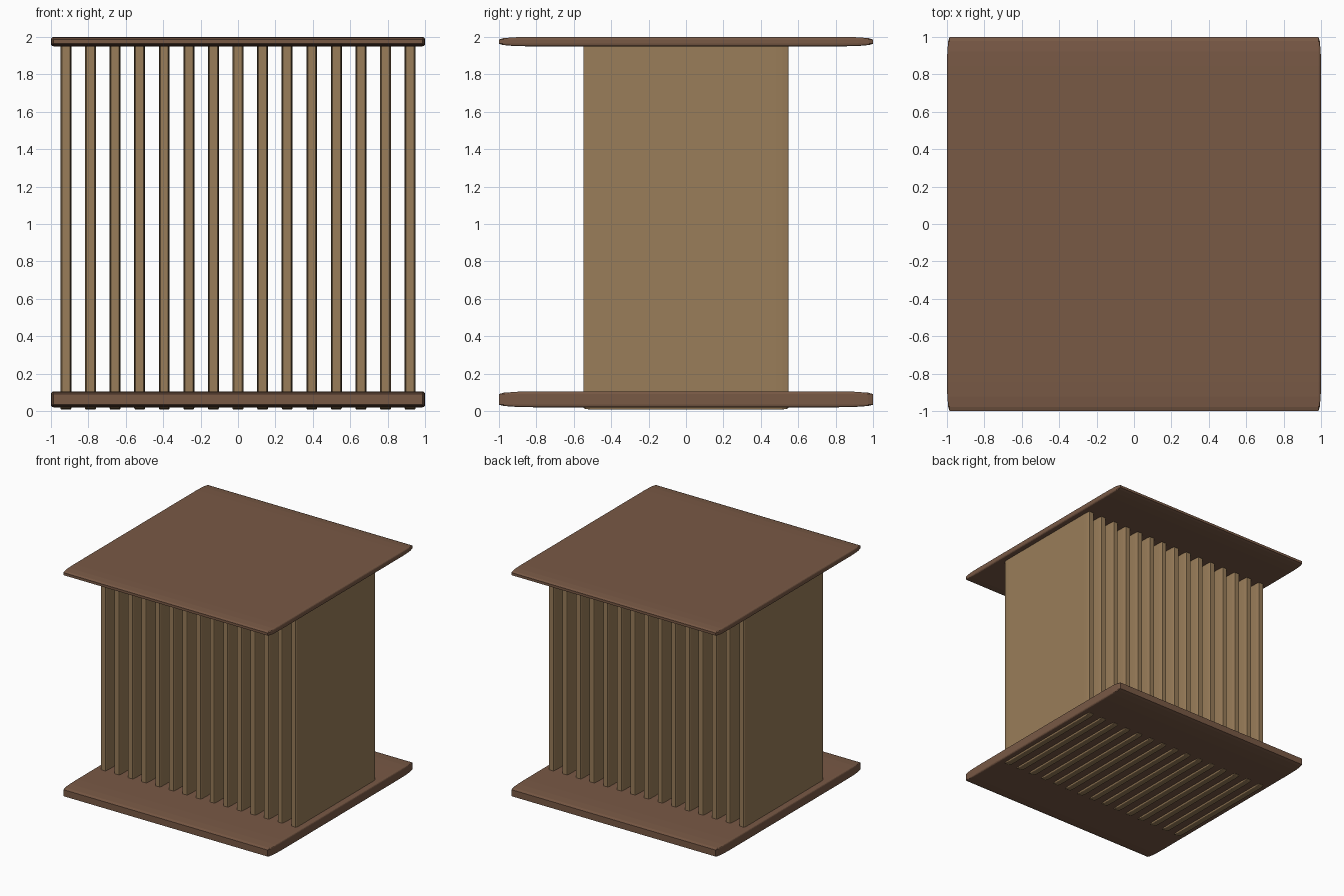
import bpy, bmesh

if "Cube" in bpy.data.objects:
    bpy.data.objects.remove(bpy.data.objects["Cube"])


def material(name, color):
    m = bpy.data.materials.new(name)
    m.diffuse_color = (*color, 1)
    m.use_nodes = True
    m.node_tree.nodes["Principled BSDF"].inputs["Base Color"].default_value = m.diffuse_color
    return m


def board(name, center, size, bevel, stretch, mat):
    """Box with rounded edges; the rounding is stretched along y."""
    bm = bmesh.new()
    bmesh.ops.create_cube(bm, size=1)
    bmesh.ops.scale(bm, vec=(size[0], size[1] / stretch, size[2]), verts=bm.verts)
    bmesh.ops.bevel(bm, geom=bm.edges[:], offset=bevel, segments=3,
                    profile=0.5, affect='EDGES', clamp_overlap=True)
    bmesh.ops.scale(bm, vec=(1, stretch, 1), verts=bm.verts)
    mesh = bpy.data.meshes.new(name)
    bm.to_mesh(mesh)
    bm.free()
    mesh.materials.append(mat)
    ob = bpy.data.objects.new(name, mesh)
    ob.location = center
    bpy.context.collection.objects.link(ob)
    return ob


dark_wood = material("dark_wood", (0.19, 0.10, 0.06))
light_wood = material("light_wood", (0.32, 0.205, 0.10))

# Top and bottom panels
board("top_panel", (0, 0, 1.975), (2, 2, 0.05), 0.014, 11, dark_wood)
board("bottom_panel", (0, 0, 0.0625), (2, 2, 0.085), 0.014, 14, dark_wood)

# Row of upright slats, poking slightly through the bottom panel
COUNT = 15
for i in range(COUNT):
    x = -0.92 + 1.84 * i / (COUNT - 1)
    board(f"slat_{i + 1}", (x, 0, 0.985), (0.058, 1.095, 1.955), 0.008, 8, light_wood)
    bpy.context.view_layer.update()
